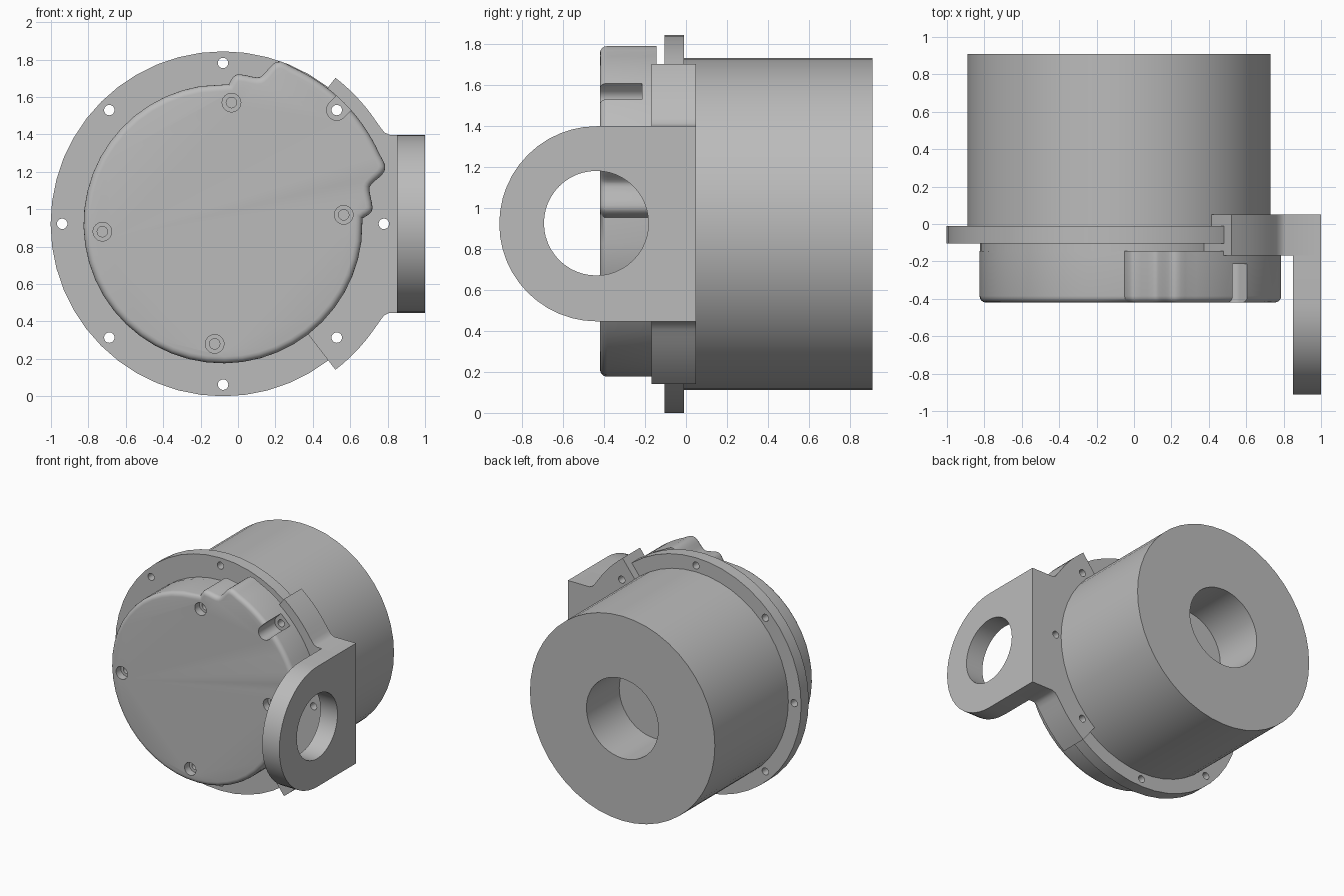
import bpy, bmesh
from math import sin, cos, radians, pi
from mathutils import Vector

CX, CZ = -0.08, 0.922      # main axis, running along y
SIDES = 48

cube = bpy.data.objects.get("Cube")
if cube:
    bpy.data.objects.remove(cube, do_unlink=True)

grey = bpy.data.materials.new("cast grey")
grey.use_nodes = True
colour = (0.5, 0.5, 0.5, 1)
grey.diffuse_color = colour
grey.node_tree.nodes["Principled BSDF"].inputs["Base Color"].default_value = colour


def arc(r, a0, a1, n, u=0, v=0):
    """Points on an arc, angles in degrees."""
    steps = [radians(a0 + (a1 - a0) * i / n) for i in range(n + 1)]
    return [(u + r * cos(a), v + r * sin(a)) for a in steps]


def circle(r, u=0, v=0, n=SIDES):
    return arc(r, 0, 360, n, u, v)[:-1]


def smooth_path(pts, n=3):
    """Catmull-Rom curve through the points."""
    p = [Vector(q) for q in pts]
    p = [p[0]] + p + [p[-1]]
    out = []
    for a, b, c, d in zip(p, p[1:], p[2:], p[3:]):
        for i in range(n):
            t = i / n
            out.append(tuple((2 * b + (c - a) * t + (2 * a - 5 * b + 4 * c - d) * t**2
                              + (3 * b - a - 3 * c + d) * t**3) / 2))
    return out + [tuple(pts[-1])]


def prisms(name, profiles, start, end, axis="y", bevel=0):
    """Extrude profiles along y (offset to the main axis) or along x."""
    bm = bmesh.new()
    for pts in profiles:
        rings = []
        for t in (start, end):
            if axis == "y":
                rings.append([bm.verts.new((CX + u, t, CZ + v)) for u, v in pts])
            else:
                rings.append([bm.verts.new((t, u, v)) for u, v in pts])
        front, back = rings
        bm.faces.new(front)
        bm.faces.new(back[::-1])
        for i in range(len(pts)):
            j = (i + 1) % len(pts)
            bm.faces.new((front[i], back[i], back[j], front[j]))
    bmesh.ops.recalc_face_normals(bm, faces=bm.faces)
    if bevel:
        rim = [e for e in bm.edges if all(abs(v.co.y - start) < 1e-5 for v in e.verts)]
        bmesh.ops.bevel(bm, geom=rim, offset=bevel, segments=4, profile=0.5,
                        affect="EDGES", clamp_overlap=False)
    mesh = bpy.data.meshes.new(name)
    bm.to_mesh(mesh)
    bm.free()
    mesh.materials.append(grey)
    ob = bpy.data.objects.new(name, mesh)
    bpy.context.collection.objects.link(ob)
    return ob


def cut(ob, *cutters):
    """Subtract the cutters and keep the resulting mesh."""
    for c in cutters:
        m = ob.modifiers.new("cut", "BOOLEAN")
        m.operation, m.solver, m.object = "DIFFERENCE", "EXACT", c
    bpy.context.view_layer.update()
    done = ob.evaluated_get(bpy.context.evaluated_depsgraph_get())
    mesh = bpy.data.meshes.new_from_object(done)
    ob.modifiers.clear()
    ob.data = mesh


# Cutters: bolt circle, rear bore, cover screws, bolt access slot
bolts = prisms("bolt_cutter", [circle(0.028, u, v, 20) for u, v in circle(0.86, n=8)], -0.6, 0.2)
bore = prisms("bore_cutter", [circle(0.315)], 0.5, 1.1)
screws = [(0.045, 0.648), (0.645, 0.048), (-0.645, -0.042), (-0.045, -0.642)]
recesses = prisms("recess_cutter", [circle(0.05, u, v, 24) for u, v in screws], -0.6, -0.36)
screw_holes = prisms("screw_cutter", [circle(0.028, u, v, 20) for u, v in screws], -0.6, -0.25)
k = 0.86 * cos(pi / 4)
slot_pts = arc(0.055, 135, 315, 12, k, k)
slot_pts += [(slot_pts[-1][0] + 0.2, slot_pts[-1][1] + 0.2),
             (slot_pts[0][0] + 0.2, slot_pts[0][1] + 0.2)]
slot = prisms("slot_cutter", [slot_pts], -0.6, -0.215)
eye = prisms("eye_cutter", [circle(0.255, -0.438, 0.925)], 0.7, 1.2, "x")

# Main cylinder with rear bore, and bolted flange
body = prisms("motor_body", [circle(0.81)], -0.05, 0.91)
cut(body, bore)
flange = prisms("flange", [circle(0.922)], -0.105, -0.01)
cut(flange, bolts)

# Front cover: round with a raised lobe, symmetric about the diagonal
half = [(0.03, 0.746), (0.055, 0.785), (0.09, 0.799), (0.18, 0.783), (0.215, 0.797),
        (0.265, 0.852), (0.31, 0.867), (0.37, 0.838)]
bump = smooth_path(half)
lobe = arc(0.916, 66.2, 23.8, 14)[1:-1]
mirrored = [(v, u) for u, v in reversed(bump)]
rest = arc(0.746, 0, -268, 36)[1:-1]
cover = prisms("front_cover", [bump + lobe + mirrored + rest], -0.42, -0.145, bevel=0.035)
cut(cover, recesses, screw_holes, slot, bolts)
prisms("cover_base", [circle(0.744)], -0.15, -0.1)

# Side bracket: curved clamp plate around the flange
side = arc(0.985, 52.4, 34, 7) + [(0.842, 0.515), (0.862, 0.489), (0.89, 0.476), (1.08, 0.476)]
outer = side + [(u, -v) for u, v in reversed(side)]
bracket = prisms("bracket_plate", [outer + arc(0.74, -52.4, 52.4, 18)], -0.168, 0.05)
cut(bracket, bolts)

# Mounting ear with a large round eye
ear_pts = [(-0.168, 0.446), (-0.168, 1.398)] + arc(0.476, 90, 270, 24, -0.435, 0.922)
ear = prisms("bracket_ear", [ear_pts], 0.85, 1.0, "x")
cut(ear, eye)

for c in (bolts, bore, recesses, screw_holes, slot, eye):
    bpy.data.objects.remove(c, do_unlink=True)

# Smooth curved walls, keep hard edges
bpy.ops.object.select_all(action="DESELECT")
for ob in bpy.context.collection.objects:
    if ob.type == "MESH":
        ob.select_set(True)
        bpy.context.view_layer.objects.active = ob
bpy.ops.object.shade_smooth_by_angle(angle=radians(32))
